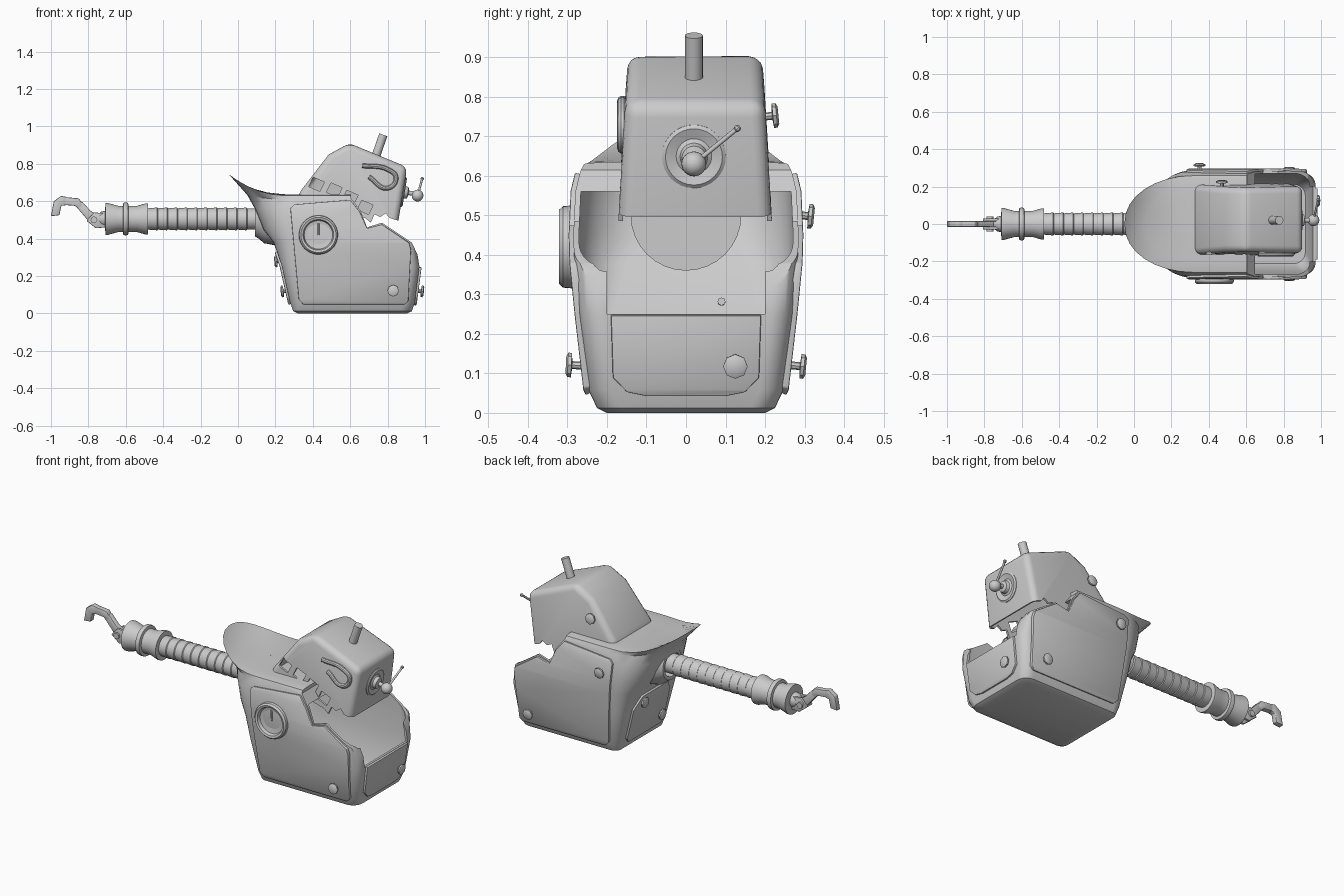
import bpy, bmesh, math
from mathutils import Vector

if "Cube" in bpy.data.objects:
    bpy.data.objects.remove(bpy.data.objects["Cube"])


def make(name, bm):
    bmesh.ops.remove_doubles(bm, verts=bm.verts, dist=1e-4)
    bmesh.ops.recalc_face_normals(bm, faces=bm.faces)
    me = bpy.data.meshes.new(name)
    bm.to_mesh(me)
    bm.free()
    ob = bpy.data.objects.new(name, me)
    bpy.context.collection.objects.link(ob)
    return ob


def finish(ob, cutters=(), angle=35):
    for c in cutters:
        m = ob.modifiers.new("cut", "BOOLEAN")
        m.object, m.operation, m.solver = c, "DIFFERENCE", "EXACT"
        c.hide_render = True
    bpy.ops.object.select_all(action="DESELECT")
    ob.select_set(True)
    bpy.context.view_layer.objects.active = ob
    if ob.modifiers or ob.type == "CURVE":
        bpy.ops.object.convert(target="MESH")
    bpy.ops.object.shade_smooth_by_angle(angle=math.radians(angle))
    for c in cutters:
        bpy.data.objects.remove(c)
    return ob


def bevel(ob, width, seg=2):
    m = ob.modifiers.new("bevel", "BEVEL")
    m.width, m.segments = width, seg
    m.limit_method = "ANGLE"


def skin(name, rings):
    bm = bmesh.new()
    vs = [[bm.verts.new(p) for p in r] for r in rings]
    n = len(vs[0])
    for a, b in zip(vs, vs[1:]):
        for i in range(n):
            bm.faces.new((a[i], a[(i + 1) % n], b[(i + 1) % n], b[i]))
    bm.faces.new(vs[0])
    bm.faces.new(vs[-1])
    return make(name, bm)


def lathe(name, prof, origin, axis, n=32):
    """prof: (radius, height along axis)"""
    q = Vector(axis).to_track_quat("Z", "Y")
    o = Vector(origin)
    return finish(skin(name, [[o + q @ Vector((r * math.cos(t * math.tau / n),
                  r * math.sin(t * math.tau / n), h)) for t in range(n)] for r, h in prof]))


def rod(name, a, b, r, n=12):
    d = Vector(b) - Vector(a)
    return lathe(name, [(r, 0), (r, d.length)], a, d, n)


def prism(name, pts, y0, y1):
    return skin(name, [[(x, y, z) for x, z in pts] for y in (y0, y1)])


def knob(name, at, axis):
    lathe(name, [(.01, -.02), (.01, .018), (.031, .02), (.031, .029), (.022, .034)], at, axis, 8)


# Body sections: z, left x, right x, half width, left corner rx, ry, brim lift
SEC = [(0, .32, .905, .20, .03, .03, 0), (.012, .295, .93, .225, .04, .04, 0),
       (.06, .278, .945, .248, .06, .06, 0), (.25, .235, .97, .27, .07, .07, 0),
       (.38, .19, .95, .283, .11, .12, 0), (.45, .135, .92, .285, .16, .18, 0),
       (.56, .09, .85, .28, .20, .22, 0), (.61, .05, .78, .268, .28, .25, .05),
       (.63, -.05, .75, .258, .36, .245, .115), (.632, -.03, .74, .25, .35, .235, .105),
       (.635, .06, .70, .20, .30, .19, .06), (.635, .25, .68, .10, .1, .08, 0)]


def at_z(z, col):
    for a, b in zip(SEC, SEC[1:]):
        if a[0] <= z <= b[0]:
            return a[col] + (b[col] - a[col]) * (z - a[0]) / (b[0] - a[0])


def ring(z, xl, xr, w, rx, ry, lift):
    out = []
    for k, (cx, cy, ax, ay) in enumerate([(xr - .06, w - .06, .06, .06), (xl + rx, w - ry, rx, ry),
                                          (xl + rx, ry - w, rx, ry), (xr - .06, .06 - w, .06, .06)]):
        for i in range(9):
            t = (k + i / 8) * math.pi / 2
            x, y = cx + ax * math.cos(t), cy + ay * math.sin(t)
            out.append((x, y, z + lift * (max(0, .25 - x) / .3) ** 2))
    return out


# Hollow broken body shell with swept brim
body = skin("body_shell", [ring(*s) for s in SEC])
t = .014
cavity = skin("cavity", [ring(max(s[0], .02), s[1] + t, s[2] - t, s[3] - t, s[4], s[5], 0) for s in SEC[1:7]])
opening = prism("opening", [(.60, .9), (.605, .615), (.655, .55), (.69, .46), (.77, .485),
                            (.93, .378), (.985, .26), (1.2, .25), (1.2, .9)], -.5, .5)
window = prism("window", [(.85, .25), (1.2, .25), (1.2, .6), (.85, .6)], -.2, .2)
finish(body, [cavity, opening, window])


def plate(name, pts, place):
    """Panel outline (u, z) wrapped on the body by place(u, z)"""
    bm = bmesh.new()
    bm.faces.new([bm.verts.new((u, 0, z)) for u, z in pts])
    for s in SEC[2:8]:
        bmesh.ops.bisect_plane(bm, geom=bm.verts[:] + bm.edges[:] + bm.faces[:],
                               plane_co=(0, 0, s[0]), plane_no=(0, 0, 1))
    for v in bm.verts:
        v.co = place(v.co.x, v.co.z)
    ob = make(name, bm)
    m = ob.modifiers.new("thick", "SOLIDIFY")
    m.thickness, m.offset = .024, 0
    bevel(ob, .007)
    finish(ob)


# Raised panels on the four sides
SIDE = [(.35, .05), (.89, .05), (.91, .065), (.925, .34), (.915, .378), (.77, .475), (.69, .455),
        (.65, .545), (.60, .605), (.30, .58), (.28, .56), (.325, .075)]
for s, n in ((-1, "front"), (1, "back")):
    plate(n + "_panel", SIDE, lambda u, z, s=s: Vector((u, s * at_z(z, 3), z)))
plate("right_panel", [(-.19, .248), (-.185, .09), (-.15, .055), (-.1, .045), (.1, .045), (.15, .055),
                      (.185, .09), (.19, .248)], lambda u, z: Vector((at_z(z, 2), u, z)))
plate("left_panel", [(-.15, .05), (.15, .05), (.175, .08), (.17, .26), (.12, .33), (-.12, .33),
                     (-.17, .26), (-.175, .08)], lambda u, z: Vector((at_z(z, 1), u, z)))

# Knobs
knob("knob_front", (.83, -.27, .12), (0, -1, .05))
knob("knob_back_low", (.83, .27, .12), (0, 1, -.1))
knob("knob_back_high", (.35, .29, .50), (0, 1, -.1))
knob("knob_right", (.96, .125, .12), (1, 0, -.1))
knob("knob_left_high", (.228, .09, .28), (-1, 0, -.1))
knob("knob_left_low", (.262, -.12, .12), (-1, 0, -.1))
knob("knob_head", (.47, .20, .75), (0, 1, .1))

# Round gauge on the front panel
lathe("gauge", [(.105, 0), (.103, .024), (.094, .034), (.082, .03), (.076, .012), (.03, .004), (.004, .003)],
      (.43, -.287, .42), (0, -1, 0), 40)
rod("gauge_needle", (.43, -.298, .42), (.43, -.303, .48), .005)

# Head: tilted hollow cover, wider at the bottom, jagged lower edge
head = prism("head_shell", [(.31, .60), (.335, .655), (.485, .85), (.595, .91), (.905, .782),
                            (.845, .42), (.40, .42)], -1, 1)
for v in head.data.vertices:
    half = .17 + .028 * min(1, max(0, (.88 - v.co.z) / .4))
    v.co.y = .023 + v.co.y * half
bevel(head, .035, 4)
m = head.modifiers.new("shell", "SOLIDIFY")
m.thickness, m.offset = .012, -1
cuts = [prism("jag", [(.1, .60), (.33, .60), (.45, .56), (.60, .53), (.68, .51), (.71, .485), (.73, .53),
                      (.76, .515), (.79, .535), (.81, .51), (.86, .495), (1.1, .48), (1.1, .2), (.1, .2)], -.5, .5)]
for x, z in ((.42, .69), (.515, .66), (.60, .62), (.68, .567)):
    cuts.append(prism("vent", [(x - .042, z - .012), (x + .018, z - .038), (x + .042, z + .012),
                               (x - .018, z + .038)], -.3, -.1))
finish(head, cuts)

# Curved hook trim on the head side
cu = bpy.data.curves.new("head_hook", "CURVE")
cu.dimensions, cu.bevel_depth, cu.bevel_resolution, cu.use_fill_caps = "3D", .013, 3, True
sp = cu.splines.new("BEZIER")
hook = [(.665, .79), (.80, .77), (.845, .725), (.80, .67), (.70, .73)]
sp.bezier_points.add(len(hook) - 1)
for p, (x, z) in zip(sp.bezier_points, hook):
    p.co = (x, -.161, z)
    p.handle_left_type = p.handle_right_type = "AUTO"
ob = bpy.data.objects.new("head_hook", cu)
bpy.context.collection.objects.link(ob)
finish(ob)

# Chimney tube, eye and needle
rod("top_tube", (.73, .02, .82), (.777, .02, .955), .023, 16)
lathe("eye_disc", [(.081, -.01), (.081, .008), (.072, .014), (.045, .006), (.035, .012), (.03, .03), (.012, .035),
                   (.012, .07)], (.878, .02, .65), (.988, 0, -.156))
lathe("eye_ball", [(.031 * math.sin(a) + .0005, -.031 * math.cos(a)) for a in
                   [math.pi * i / 12 for i in range(13)]], (.96, .02, .63), (1, 0, 0), 24)
rod("eye_needle", (.96, .02, .63), (.985, .13, .72), .006)
lathe("eye_needle_tip", [(.004, -.008), (.009, -.004), (.009, .004), (.004, .008)], (.985, .13, .72), (0, .77, .63), 10)

# Arm: socket, ribbed sleeve, cuff (heights run along -x)
lathe("arm_socket", [(.14, -.1), (.125, -.02), (.1, .01), (.088, .03), (.07, .03), (.07, -.05)],
      (.12, 0, .50), (-1, 0, 0))
ribs = [(.056, -.05), (.056, .05)]
for i in range(10):
    ribs += [(.061, .055 + i * .053), (.057, .104 + i * .053)]
lathe("arm_sleeve", ribs, (.1, 0, .505), (-1, 0, 0))
lathe("arm_cuff", [(.06, 0), (.083, .002), (.083, .015), (.07, .06), (.07, .105), (.086, .108), (.088, .12),
                   (.086, .133), (.07, .136), (.07, .16), (.085, .215), (.085, .228), (.06, .23)],
      (-.48, 0, .505), (-1, 0, 0))

# Claw hand
lathe("wrist", [(.045, 0), (.04, .03), (.025, .05)], (-.70, 0, .505), (-1, 0, 0), 16)
for s in (-1, 1):
    fork = prism("knuckle_fork", [(-.81, .495), (-.77, .54), (-.71, .535), (-.71, .46), (-.76, .455)],
                 s * .022 - .008, s * .022 + .008)
    bevel(fork, .004)
    finish(fork)
rod("knuckle_pin", (-.77, -.04, .50), (-.77, .04, .50), .018)
for n, pts in (("finger_tip", [(-1, .52), (-.985, .60), (-.945, .628), (-.915, .622), (-.92, .578), (-.945, .575),
                               (-.955, .525)]),
               ("finger_middle", [(-.93, .58), (-.93, .622), (-.85, .615), (-.825, .575), (-.855, .558), (-.87, .575)]),
               ("finger_base", [(-.86, .565), (-.835, .60), (-.79, .55), (-.75, .525), (-.75, .485), (-.80, .495)])):
    f = prism(n, pts, -.016, .016)
    bevel(f, .005)
    finish(f)
